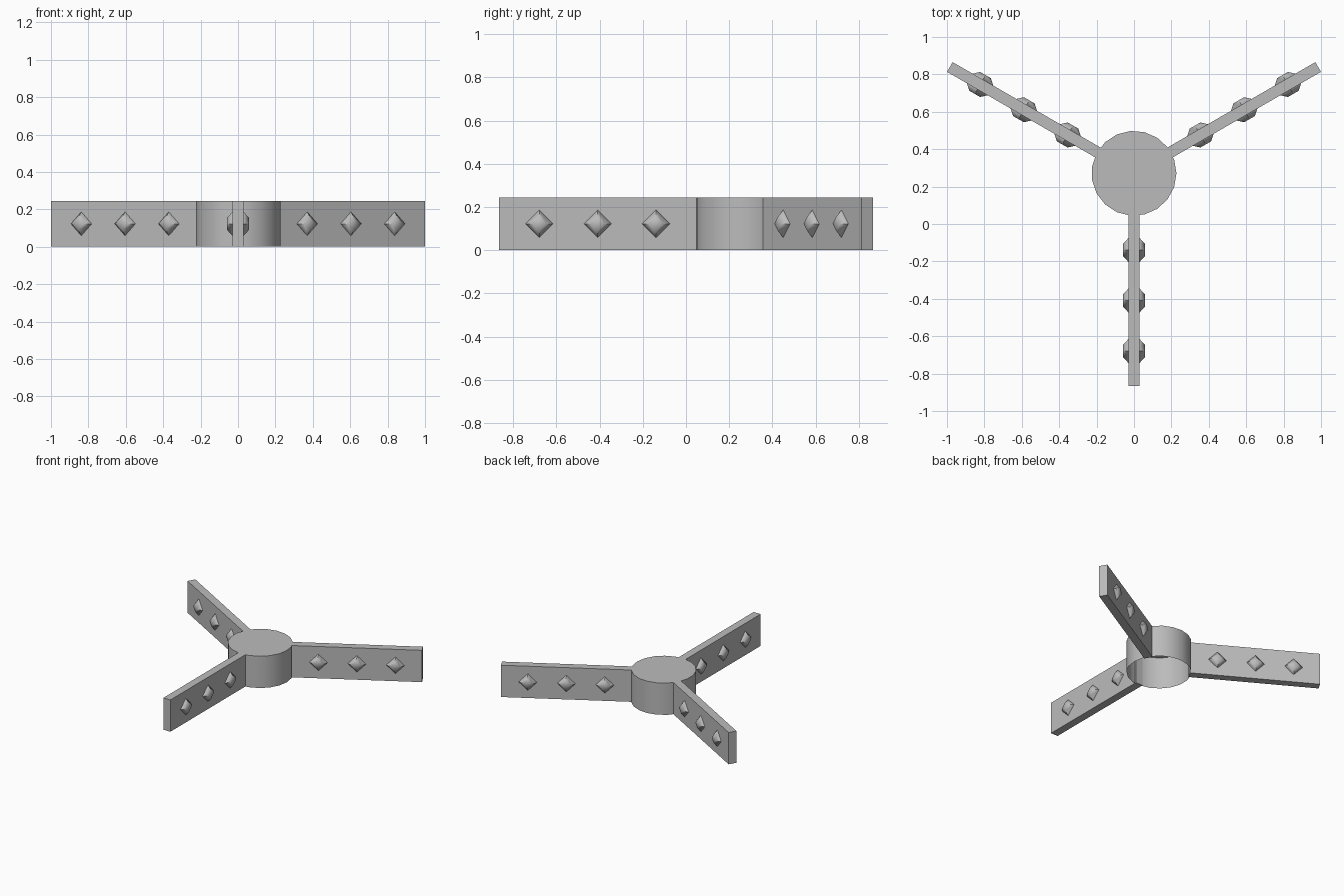
import bpy
import bmesh
from math import pi, cos, sin, radians
from mathutils import Matrix, Vector

cube = bpy.data.objects.get("Cube")
if cube:
    bpy.data.objects.remove(cube, do_unlink=True)

HUB = Vector((0, 0.271, 0))
HUB_RADIUS, HEIGHT = 0.227, 0.245
ARM_START, ARM_END, HALF_THICK = 0.215, 1.137, 0.03
STUD_DISTANCES = (0.41, 0.68, 0.95)
# Stud profile: offset from the arm's middle plane, radius
STUD_PROFILE = ((-0.058, 0.033), (-0.03, 0.064), (0.03, 0.064), (0.058, 0.033))

grey = bpy.data.materials.new("plain_grey")
grey.use_nodes = True
colour = (0.5, 0.5, 0.5, 1)
grey.diffuse_color = colour
grey.node_tree.nodes["Principled BSDF"].inputs["Base Color"].default_value = colour


def add_object(name, bm, matrix, smooth_angle=None):
    bmesh.ops.recalc_face_normals(bm, faces=bm.faces)
    mesh = bpy.data.meshes.new(name)
    bm.to_mesh(mesh)
    bm.free()
    mesh.materials.append(grey)
    obj = bpy.data.objects.new(name, mesh)
    obj.matrix_world = matrix
    bpy.context.collection.objects.link(obj)
    if smooth_angle:
        bpy.ops.object.select_all(action="DESELECT")
        obj.select_set(True)
        bpy.context.view_layer.objects.active = obj
        bpy.ops.object.shade_smooth_by_angle(angle=radians(smooth_angle))
    return obj


# Hub: thin drum, capped on top and open underneath
bm = bmesh.new()
bmesh.ops.create_cone(bm, cap_ends=True, segments=19, radius1=HUB_RADIUS,
                      radius2=HUB_RADIUS, depth=HEIGHT,
                      matrix=Matrix.Rotation(-pi / 2, 4, "Z"))
bottom = [f for f in bm.faces if all(v.co.z < 0 for v in f.verts)]
bmesh.ops.delete(bm, geom=bottom, context="FACES_ONLY")
add_object("hub", bm, Matrix.Translation(HUB + Vector((0, 0, HEIGHT / 2))), 30)


def make_arm(name, matrix):
    bm = bmesh.new()
    size = (ARM_END - ARM_START, 2 * HALF_THICK, HEIGHT)
    middle = Vector(((ARM_START + ARM_END) / 2, 0, HEIGHT / 2))
    bmesh.ops.create_cube(bm, size=1, matrix=Matrix.LocRotScale(middle, None, Vector(size)))
    add_object(name, bm, matrix)


def make_stud(name, matrix):
    # Four-sided gem running through the arm
    bm = bmesh.new()
    rings = [[bm.verts.new((r * cos(k * pi / 2), y, r * sin(k * pi / 2)))
              for k in range(4)] for y, r in STUD_PROFILE]
    for a, b in zip(rings, rings[1:]):
        for k in range(4):
            j = (k + 1) % 4
            bm.faces.new((a[k], a[j], b[j], b[k]))
    bm.faces.new(rings[0])
    bm.faces.new(rings[-1])
    add_object(name, bm, matrix, 60)


# Three arms around the hub, each with a row of studs
for side, angle in (("front", -90), ("left", 30), ("right", 150)):
    place = Matrix.Translation(HUB) @ Matrix.Rotation(radians(angle), 4, "Z")
    make_arm(side + "_arm", place)
    for i, d in enumerate(STUD_DISTANCES, 1):
        make_stud(f"{side}_stud_{i}", place @ Matrix.Translation((d, 0, HEIGHT / 2)))
